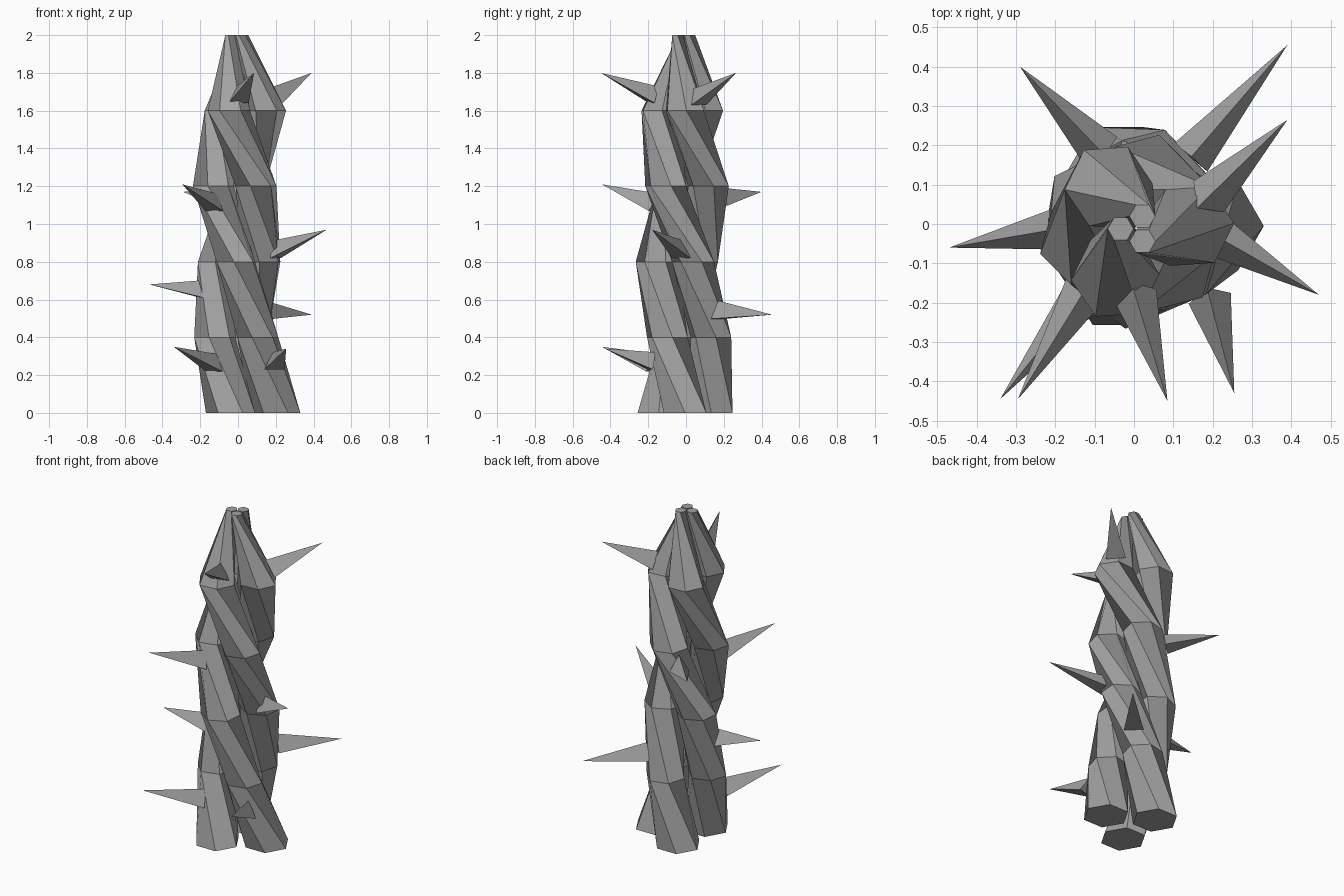
import bpy
import bmesh
from math import cos, sin, pi, radians
from mathutils import Vector

cube = bpy.data.objects.get("Cube")
if cube:
    bpy.data.objects.remove(cube, do_unlink=True)

# One plain grey for the whole vine
grey = bpy.data.materials.new("stem_grey")
grey.use_nodes = True
colour = (0.36, 0.36, 0.36, 1)
grey.diffuse_color = colour
grey.node_tree.nodes["Principled BSDF"].inputs["Base Color"].default_value = colour


def finish(bm, name):
    bmesh.ops.recalc_face_normals(bm, faces=bm.faces)
    mesh = bpy.data.meshes.new(name)
    bm.to_mesh(mesh)
    bm.free()
    mesh.materials.append(grey)
    bpy.context.collection.objects.link(bpy.data.objects.new(name, mesh))


# Levels of the twist: height, axis x, axis y, turn, distance from axis, strand radius
LEVELS = [
    (0.0, 0.04, -0.005, 0, 0.16, 0.13),
    (0.4, 0.01, 0.0, -46, 0.137, 0.112),
    (0.8, 0.0, -0.02, -95, 0.135, 0.112),
    (1.2, 0.0, -0.012, -165, 0.135, 0.112),
    (1.6, 0.01, -0.015, -236, 0.133, 0.112),
    (2.0, 0.003, -0.012, -300, 0.037, 0.033),
]
SIDES = 6


def strand(name, start):
    bm = bmesh.new()
    rings = []
    for z, ax, ay, turn, dist, rad in LEVELS:
        a = start + radians(turn)
        centre = Vector((ax + dist * cos(a), ay + dist * sin(a), z))
        rings.append([
            bm.verts.new(centre + rad * Vector((cos(a + k * 2 * pi / SIDES),
                                                sin(a + k * 2 * pi / SIDES), 0)))
            for k in range(SIDES)])
    for low, high in zip(rings, rings[1:]):
        for k in range(SIDES):
            n = (k + 1) % SIDES
            bm.faces.new((low[k], low[n], high[n], high[k]))
    bm.faces.new(rings[0][::-1])
    bm.faces.new(rings[-1])
    finish(bm, name)


for i in range(3):
    strand(f"twisted_strand_{i + 1}", i * 2 * pi / 3)


# Three-sided thorns, each from a base centre to a tip
def thorn(name, base, tip, rad=0.064):
    base, tip = Vector(base), Vector(tip)
    out = (tip - base).normalized()
    side = out.cross(Vector((0, 0, 1))).normalized()
    up = side.cross(out)
    bm = bmesh.new()
    corners = [bm.verts.new(base + rad * (up * cos(a) + side * sin(a)))
               for a in (0, 2 * pi / 3, 4 * pi / 3)]
    point = bm.verts.new(tip)
    bm.faces.new(corners)
    for k in range(3):
        bm.faces.new((corners[k], corners[(k + 1) % 3], point))
    finish(bm, name)


THORNS = [
    ((0.19, -0.18, 0.26), (0.255, -0.43, 0.34)),
    ((-0.12, -0.17, 0.25), (-0.34, -0.445, 0.35)),
    ((0.145, 0.17, 0.53), (0.39, 0.455, 0.52)),
    ((-0.18, -0.01, 0.64), (-0.47, -0.06, 0.68)),
    ((0.19, -0.02, 0.85), (0.47, -0.18, 0.97)),
    ((-0.08, 0.18, 1.13), (-0.29, 0.40, 1.17)),
    ((-0.12, -0.16, 1.10), (-0.295, -0.445, 1.21)),
    ((0.18, 0.06, 1.66), (0.39, 0.265, 1.8)),
    ((0.0, -0.17, 1.67), (0.085, -0.45, 1.8)),
]
for i, (base, tip) in enumerate(THORNS):
    thorn(f"thorn_{i + 1}", base, tip)
